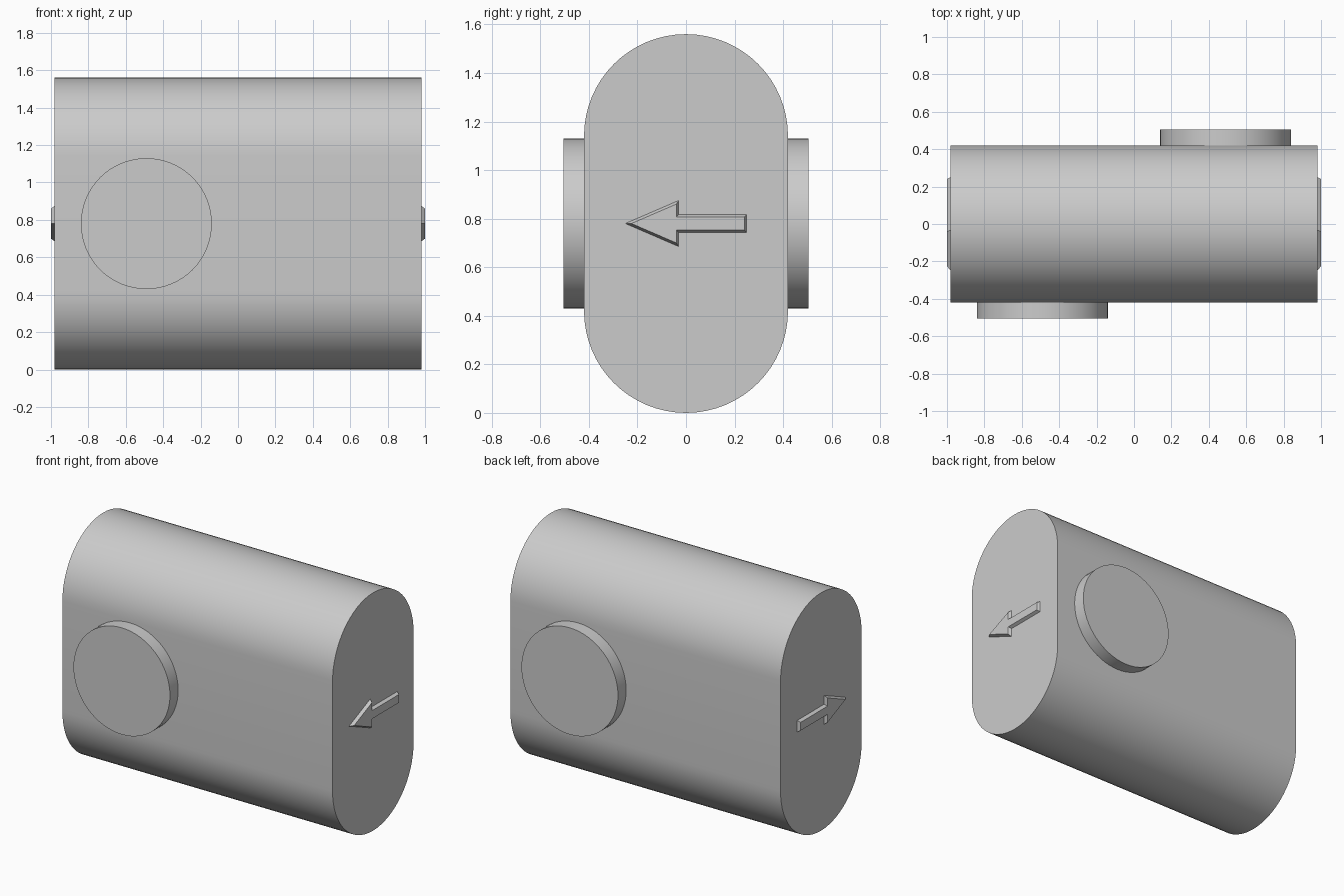
import bpy, bmesh
from math import sin, cos, pi, radians
from mathutils import Vector

cube = bpy.data.objects.get("Cube")
if cube:
    bpy.data.objects.remove(cube, do_unlink=True)

grey = bpy.data.materials.new("plain_grey")
grey.use_nodes = True
colour = (0.6, 0.6, 0.6, 1)
grey.diffuse_color = colour
grey.node_tree.nodes["Principled BSDF"].inputs["Base Color"].default_value = colour

HALF_X, HALF_Y, HEIGHT = 0.98, 0.42, 1.56
MID_Z = HEIGHT / 2


def finish(name, bm):
    mesh = bpy.data.meshes.new(name)
    bm.to_mesh(mesh)
    bm.free()
    mesh.materials.append(grey)
    obj = bpy.data.objects.new(name, mesh)
    bpy.context.collection.objects.link(obj)
    bpy.ops.object.select_all(action='DESELECT')
    obj.select_set(True)
    bpy.context.view_layer.objects.active = obj
    bpy.ops.object.shade_smooth_by_angle(angle=radians(30))
    return obj


def prism(name, points, offset):
    """Extrude a closed outline by the offset vector."""
    bm = bmesh.new()
    face = bm.faces.new([bm.verts.new(p) for p in points])
    ext = bmesh.ops.extrude_face_region(bm, geom=[face])
    verts = [g for g in ext["geom"] if isinstance(g, bmesh.types.BMVert)]
    bmesh.ops.translate(bm, verts=verts, vec=Vector(offset))
    bmesh.ops.recalc_face_normals(bm, faces=bm.faces)
    return finish(name, bm)


# Body: stadium-shaped profile run along x
steps = 32
profile = []
for start, centre_z in ((0, HEIGHT - HALF_Y), (pi, HALF_Y)):
    for i in range(steps + 1):
        a = start + pi * i / steps
        profile.append((-HALF_X, HALF_Y * cos(a), centre_z + HALF_Y * sin(a)))
prism("body", profile, (2 * HALF_X, 0, 0))

# Round discs, diagonally opposite on front and back
for name, side in (("front_disc", -1), ("back_disc", 1)):
    ring = [(side * 0.49 + 0.35 * cos(2 * pi * i / 64), side * (HALF_Y - 0.01),
             MID_Z + 0.35 * sin(2 * pi * i / 64)) for i in range(64)]
    prism(name, ring, (0, side * 0.095, 0))

# Raised arrows with sloping sides on both ends, pointing forwards
half = [(-0.03, 0.095), (-0.03, 0.037), (0.25, 0.037)]
outline = [(-0.25, 0)] + half + [(y, -z) for y, z in reversed(half)]
bm = bmesh.new()
face = bm.faces.new([bm.verts.new((HALF_X, y, MID_Z + z)) for y, z in outline])
face.normal_update()
if face.normal.x < 0:
    face.normal_flip()
bmesh.ops.inset_region(bm, faces=[face], thickness=0.01, use_boundary=True,
                       use_even_offset=True)
bmesh.ops.translate(bm, verts=list(face.verts), vec=(0.02, 0, 0))
arrows = finish("end_arrows", bm)
mirror = arrows.modifiers.new("Mirror", 'MIRROR')
mirror.use_axis[0] = True
